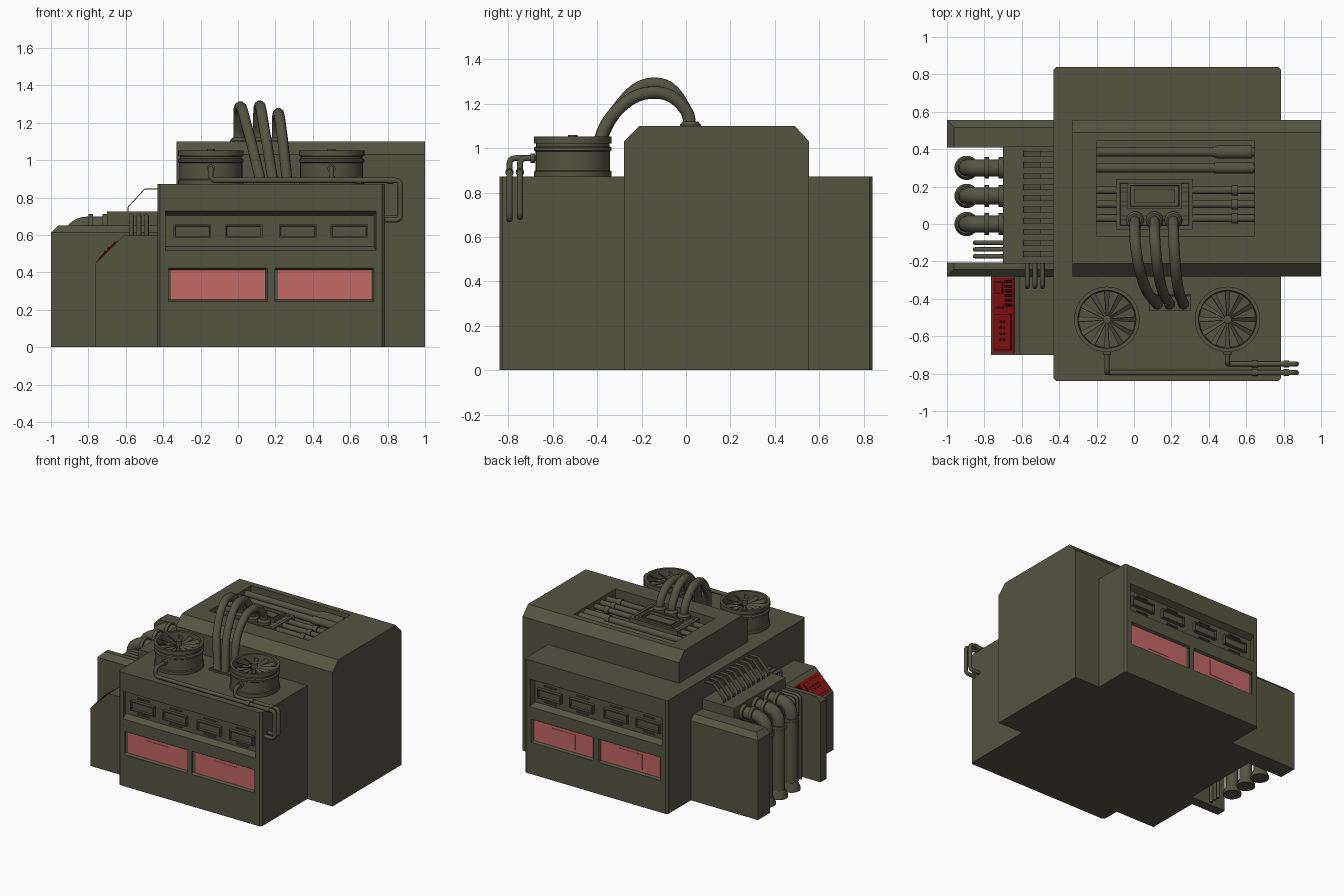
import bpy, bmesh, math
from mathutils import Vector, Matrix

if "Cube" in bpy.data.objects:
    bpy.data.objects.remove(bpy.data.objects["Cube"])


def material(name, rgb):
    m = bpy.data.materials.new(name)
    m.use_nodes = True
    m.diffuse_color = (*rgb, 1)
    m.node_tree.nodes["Principled BSDF"].inputs["Base Color"].default_value = (*rgb, 1)
    return m


OLIVE = material("olive", (0.09, 0.09, 0.055))
SALMON = material("salmon panel", (0.55, 0.14, 0.13))
RED = material("deep red", (0.26, 0.006, 0.007))
DARK = material("dark red", (0.06, 0.004, 0.004))


def finish(name, bm, mat=OLIVE, smooth=False):
    bmesh.ops.recalc_face_normals(bm, faces=bm.faces)
    me = bpy.data.meshes.new(name)
    bm.to_mesh(me)
    bm.free()
    me.materials.append(mat)
    ob = bpy.data.objects.new(name, me)
    bpy.context.collection.objects.link(ob)
    if smooth:
        select(ob)
        bpy.ops.object.shade_smooth_by_angle(angle=math.radians(35))
    return ob


def select(ob):
    bpy.ops.object.select_all(action="DESELECT")
    ob.select_set(True)
    bpy.context.view_layer.objects.active = ob


def box_bm(x, y, z):
    bm = bmesh.new()
    bmesh.ops.create_cube(bm, size=1)
    for v in bm.verts:
        v.co = [r[0] if c < 0 else r[1] for r, c in zip((x, y, z), v.co)]
    return bm


def box(name, x, y, z, mat=OLIVE):
    return finish(name, box_bm(x, y, z), mat)


def framed_box(name, x, y, z, normal, rim, depth):
    """Box with one face inset and pushed inwards."""
    bm = box_bm(x, y, z)
    n = Vector(normal)
    bm.normal_update()
    face = max(bm.faces, key=lambda f: f.normal.dot(n))
    bmesh.ops.inset_region(bm, faces=[face], thickness=rim)
    bmesh.ops.inset_region(bm, faces=[face], thickness=0.003, depth=-depth)
    return finish(name, bm)


def prism(name, outline, axis, a, b, mat=OLIVE):
    """Extrude a 2D outline along axis 0 (points are y,z) or 1 (points are x,z)."""
    bm = bmesh.new()
    put = (lambda p: (a, *p)) if axis == 0 else (lambda p: (p[0], a, p[1]))
    f = bm.faces.new([bm.verts.new(put(p)) for p in outline])
    ext = bmesh.ops.extrude_face_region(bm, geom=[f])["geom"]
    for v in ext:
        if isinstance(v, bmesh.types.BMVert):
            v.co[axis] = b
    return finish(name, bm, mat)


def cut(target, bm):
    cutter = finish("cutter", bm)
    cutter.hide_render = True
    mod = target.modifiers.new("cut", "BOOLEAN")
    mod.operation, mod.solver, mod.object = "DIFFERENCE", "EXACT", cutter
    select(target)
    bpy.ops.object.modifier_apply(modifier="cut")
    bpy.data.objects.remove(cutter)


def lathe(name, profile, at, direction=(0, 0, 1), segs=24):
    bm = bmesh.new()
    vs = [bm.verts.new((r, 0, h)) for r, h in profile]
    es = [bm.edges.new(p) for p in zip(vs, vs[1:])]
    bmesh.ops.spin(bm, geom=vs + es, cent=(0, 0, 0), axis=(0, 0, 1), angle=math.tau, steps=segs)
    bmesh.ops.remove_doubles(bm, verts=bm.verts, dist=0.0005)
    rot = Vector(direction).to_track_quat("Z", "Y").to_matrix().to_4x4()
    bm.transform(Matrix.Translation(at) @ rot)
    return finish(name, bm, OLIVE, True)


def disc(name, r, h, at, direction=(0, 0, 1), segs=20):
    return lathe(name, [(0, 0), (r, 0), (r, h), (0, h)], at, direction, segs)


def tube(name, points, r, fillet=0.04, spline_type="POLY"):
    pts = [Vector(p) for p in points]
    if spline_type == "POLY":
        path = [pts[0]]
        for a, b, c in zip(pts, pts[1:], pts[2:]):
            p, q = b + (a - b).normalized() * fillet, b + (c - b).normalized() * fillet
            path += [p.lerp(b, t / 6).lerp(b.lerp(q, t / 6), t / 6) for t in range(7)]
        pts = path + [pts[-1]]
    cu = bpy.data.curves.new(name, "CURVE")
    cu.dimensions, cu.bevel_depth, cu.bevel_resolution, cu.use_fill_caps = "3D", r, 3, True
    s = cu.splines.new(spline_type)
    if spline_type == "POLY":
        s.points.add(len(pts) - 1)
        for sp, p in zip(s.points, pts):
            sp.co = (*p, 1)
    else:
        s.bezier_points.add(len(pts) - 1)
        for sp, p in zip(s.bezier_points, pts):
            sp.co = p
            sp.handle_left_type = sp.handle_right_type = "AUTO"
    ob = bpy.data.objects.new(name, cu)
    bpy.context.collection.objects.link(ob)
    cu.materials.append(OLIVE)
    select(ob)
    bpy.ops.object.convert(target="MESH")
    bpy.ops.object.shade_smooth_by_angle(angle=math.radians(40))


# Main body with clipped upright corners
bm = box_bm((-0.43, 0.785), (-0.84, 0.84), (0, 0.872))
up = [e for e in bm.edges if abs(e.verts[0].co.z - e.verts[1].co.z) > 0.5]
bmesh.ops.bevel(bm, geom=up, offset=0.014, segments=1, affect="EDGES")
body = finish("main_body", bm)

# Recessed panels on the front and the back
for side, s in (("front", -1), ("back", 1)):
    def recess(x, z, rim, low, depth):
        c = box_bm(x, sorted((s * 0.845, s * (0.84 - depth))), z)
        for v in c.verts:
            if abs(v.co.y) < 0.84:
                v.co.x += rim if v.co.x == min(x, key=lambda k: abs(k - v.co.x)) and v.co.x < sum(x) / 2 else -rim
                v.co.z += low if v.co.z < sum(z) / 2 else -low
        cut(body, c)
    recess((-0.385, 0.74), (0.513, 0.73), 0.013, 0.026, 0.045)
    for cx in (-0.245, 0.03, 0.32, 0.595):
        framed_box(side + "_window", (cx - 0.1, cx + 0.1), sorted((s * 0.79, s * 0.818)),
                   (0.585, 0.657), (0, s, 0), 0.012, 0.015)
        for dz in (0.56, 0.682):
            box(side + "_window_tab", (cx - 0.05, cx + 0.05), sorted((s * 0.79, s * 0.803)), (dz - 0.005, dz + 0.005))
    for x0 in (-0.37, 0.2):
        recess((x0, x0 + 0.53), (0.242, 0.425), 0.013, 0.013, 0.02)
        box(side + "_light_panel", (x0 + 0.013, x0 + 0.517), sorted((s * 0.81, s * 0.823)), (0.255, 0.412), SALMON)
        box(side + "_light_relief", (x0 + 0.165, x0 + 0.365), sorted((s * 0.82, s * 0.826)), (0.275, 0.392), SALMON)

# Tall rear block with sloped shoulders and a roof well
tall = prism("tall_block", [(-0.28, 0), (0.555, 0), (0.555, 1.03), (0.49, 1.1), (-0.21, 1.1), (-0.28, 1.03)],
             0, -0.33, 1.0)
cut(tall, box_bm((-0.2, 0.645), (-0.065, 0.445), (1.03, 1.2)))
framed_box("roof_box", (-0.095, 0.315), (-0.03, 0.24), (1.02, 1.085), (0, 0, 1), 0.03, 0.01)
framed_box("roof_hatch", (-0.035, 0.255), (0.08, 0.22), (1.05, 1.1), (0, 0, 1), 0.02, 0.02)
box("hatch_core", (-0.0, 0.22), (0.115, 0.185), (1.06, 1.092))
for y in (0.3, 0.385):
    tube("roof_pipe", [(-0.21, y, 1.06), (0.655, y, 1.06)], 0.024)
    if y > 0.35:
        lathe("roof_pipe_sleeve", [(0, 0), (0.024, 0), (0.036, 0.03), (0.036, 0.21), (0, 0.21)], (0.42, y, 1.06), (1, 0, 0))
    else:
        disc("roof_pipe_sleeve", 0.03, 0.21, (0.43, y, 1.06), (1, 0, 0))
for y in (0.03, 0.105, 0.18):
    tube("roof_short_pipe", [(-0.21, y, 1.06), (0.655, y, 1.06)], 0.02)
    disc("roof_pipe_coupling", 0.028, 0.035, (0.52, y, 1.06), (1, 0, 0))

# Arched hoses from the roof down to the front deck
framed_box("hose_plate", (0.08, 0.305), (-0.465, -0.375), (0.86, 0.885), (0, 0, 1), 0.01, 0.006)
for x0, x1, top in ((0.005, 0.125, 1.285), (0.11, 0.19, 1.29), (0.21, 0.265, 1.25)):
    tube("arched_hose", [(x0, 0.02, 1.08), (x0, 0.0, 1.17), (x0 + 0.005, -0.13, top),
                         (x0 * 0.6 + x1 * 0.4, -0.32, 1.16), (x1, -0.43, 0.87)], 0.029, 0, "BEZIER")
    lathe("hose_collar", [(0, 0), (0.047, 0), (0.047, 0.025), (0.035, 0.04), (0, 0.04)], (x0, 0.02, 1.08))

# Deck fans and their feed pipes
for cx, py, end in ((-0.145, -0.795, 0.68), (0.5, -0.748, 0.69)):
    c = Vector((cx, -0.51, 0.87))
    lathe("fan_drum", [(0, 0), (0.175, 0), (0.175, 0.025), (0.168, 0.03), (0.168, 0.115), (0.175, 0.12),
                       (0.175, 0.132), (0.165, 0.138), (0.165, 0.15), (0.175, 0.152), (0.175, 0.182),
                       (0.155, 0.182), (0.15, 0.11), (0, 0.11)], c, segs=40)
    disc("fan_hub", 0.022, 0.085, c + Vector((0, 0, 0.105)))
    for i in range(12):
        bm = box_bm((0.015, 0.153), (-0.013, 0.013), (-0.002, 0.002))
        for v in bm.verts:
            v.co.y *= 0.4 + v.co.x * 6
        bm.transform(Matrix.Translation(c + Vector((0, 0, 0.15))) @ Matrix.Rotation(i * math.tau / 12, 4, "Z")
                     @ Matrix.Rotation(0.6, 4, "X"))
        finish("fan_blade", bm)
    tube("fan_pipe", [(cx, -0.66, 0.955), (cx, py, 0.955), (cx, py, 0.892), (0.868, py, 0.892),
                      (0.868, py, end), (0.77, py, end)], 0.014, 0.028)
    disc("fan_pipe_collar", 0.022, 0.02, (cx, -0.7, 0.955), (0, 1, 0))
    for x in (0.63, 0.8):
        disc("pipe_coupling", 0.019, 0.03, (x, py, 0.892), (1, 0, 0))

# Side walls with sloped top edges
for name, y0, y1, outer in (("front_side_wall", -0.28, -0.205, -1), ("back_side_wall", 0.41, 0.555, 1)):
    bm = box_bm((-1, -0.42), (y0, y1), (0, 0.65))
    edge_y = y0 if outer < 0 else y1
    top = [e for e in bm.edges if all(v.co.z > 0.6 for v in e.verts)
           and (all(v.co.x < -0.9 for v in e.verts) or all(abs(v.co.y - edge_y) < 0.01 for v in e.verts))]
    bmesh.ops.bevel(bm, geom=top, offset=0.038, segments=1, affect="EDGES")
    finish(name, bm)

# Side platform with bent strips
box("side_platform", (-0.7, -0.42), (-0.21, 0.415), (0, 0.725))
for i in range(10):
    y = 0.375 - i * 0.0595
    prism("bent_strip", [(-0.59, 0.72), (-0.59, 0.75), (-0.5, 0.847), (-0.425, 0.847),
                         (-0.425, 0.843), (-0.498, 0.843), (-0.586, 0.748), (-0.586, 0.72)], 1, y - 0.015, y + 0.015)

# Large downpipes with flared feet
for y in (0.0, 0.15, 0.3):
    tube("downpipe", [(-0.68, y, 0.655), (-0.895, y, 0.655), (-0.895, y, 0.01)], 0.046, 0.1)
    for x in (-0.725, -0.8):
        disc("downpipe_flange", 0.058, 0.025, (x, y, 0.655), (1, 0, 0))
    disc("downpipe_ring", 0.054, 0.025, (-0.895, y, 0.53))
    lathe("downpipe_foot", [(0, 0), (0.065, 0), (0.065, 0.015), (0.046, 0.06), (0, 0.06)], (-0.895, y, 0))

# Small pipes at the side and over the console
for k in range(3):
    y = -0.1 - 0.036 * k
    tube("small_downpipe", [(-0.69, y, 0.64), (-0.85, y, 0.64), (-0.85, y, 0.0)], 0.012, 0.03)
    x = -0.57 + 0.04 * k
    tube("console_pipe", [(x, -0.19, 0.7), (x, -0.335, 0.7), (x, -0.335, 0.59)], 0.013, 0.03)

# Control console with a sloped red panel
prism("console", [(-0.765, 0), (-0.42, 0), (-0.42, 0.597), (-0.61, 0.597), (-0.765, 0.442)], 1, -0.7, -0.27)
SLOPE = Matrix.Translation((-0.765, 0, 0.442)) @ Matrix.Rotation(-math.pi / 4, 4, "Y")


def on_slope(name, u, y, h, mat):
    bm = box_bm(u, y, (-0.005, h))
    bm.transform(SLOPE)
    finish(name, bm, mat)


on_slope("red_panel", (0.015, 0.178), (-0.69, -0.285), 0.004, RED)
on_slope("console_screen_rim", (0.035, 0.095), (-0.375, -0.305), 0.008, DARK)
on_slope("console_screen", (0.045, 0.085), (-0.365, -0.315), 0.010, RED)
on_slope("console_keypad_rim", (0.03, 0.16), (-0.675, -0.48), 0.007, DARK)
on_slope("console_keypad", (0.037, 0.153), (-0.668, -0.487), 0.009, RED)
for i in range(6):
    for j in range(3):
        on_slope("console_key", (0.115 + j * 0.018, 0.127 + j * 0.018),
                 (-0.315 - i * 0.025, -0.3 - i * 0.025), 0.012, DARK)
for i in range(4):
    for u in (0.08, 0.105):
        on_slope("console_button", (u, u + 0.012), (-0.53 - i * 0.032, -0.515 - i * 0.032), 0.015, DARK)
on_slope("console_slider", (0.04, 0.1), (-0.455, -0.44), 0.009, DARK)
